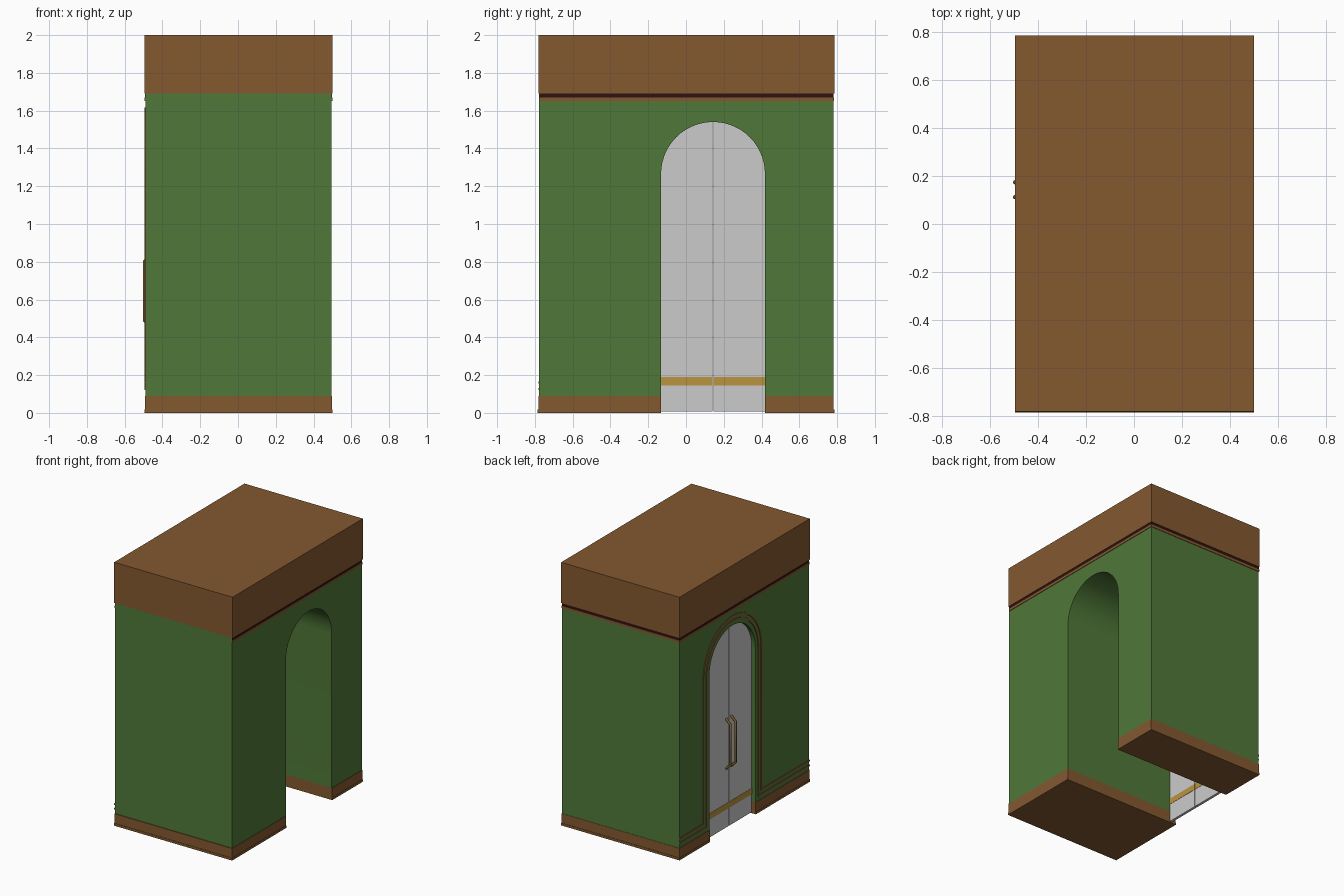
import bpy, bmesh
from math import sin, cos, pi
from mathutils import Vector

if "Cube" in bpy.data.objects:
    bpy.data.objects.remove(bpy.data.objects["Cube"])


def material(name, rgb):
    m = bpy.data.materials.new(name)
    m.diffuse_color = (*rgb, 1)
    m.use_nodes = True
    m.node_tree.nodes["Principled BSDF"].inputs["Base Color"].default_value = m.diffuse_color
    return m


GREEN = material("green_plaster", (0.08, 0.19, 0.04))
BROWN = material("brown_wood", (0.23, 0.10, 0.03))
DARK = material("dark_wood", (0.03, 0.006, 0.005))
GOLD = material("gold_band", (0.50, 0.30, 0.05))
BRONZE = material("bronze", (0.22, 0.13, 0.03))

CY, R, SPRING = 0.143, 0.275, 1.265   # doorway centre, radius, arch spring height


def arch(off=0.0, foot=0.0, n=28):
    """Arch outline in (y, z), from the +y foot over the top to the -y foot."""
    r = R + off
    pts = [(CY + r * cos(pi * i / n), SPRING + r * sin(pi * i / n)) for i in range(n + 1)]
    return [(CY + r, foot)] + pts + [(CY - r, foot)]


def slab(name, pts, x0, x1, mat=None):
    """Extrude a (y, z) outline along x."""
    bm = bmesh.new()
    face = bm.faces.new([bm.verts.new((x0, y, z)) for y, z in pts])
    out = bmesh.ops.extrude_face_region(bm, geom=[face])
    verts = [g for g in out["geom"] if isinstance(g, bmesh.types.BMVert)]
    bmesh.ops.translate(bm, verts=verts, vec=Vector((x1 - x0, 0, 0)))
    bmesh.ops.recalc_face_normals(bm, faces=bm.faces)
    me = bpy.data.meshes.new(name)
    bm.to_mesh(me)
    bm.free()
    ob = bpy.data.objects.new(name, me)
    bpy.context.collection.objects.link(ob)
    if mat:
        me.materials.append(mat)
    bpy.ops.object.select_all(action='DESELECT')
    ob.select_set(True)
    bpy.context.view_layer.objects.active = ob
    bpy.ops.object.shade_smooth_by_angle(angle=0.5)
    return ob


def box(name, x0, x1, y0, y1, z0, z1, mat=None):
    return slab(name, [(y0, z0), (y1, z0), (y1, z1), (y0, z1)], x0, x1, mat)


# Green wall with the arched passage running through it
slab("wall", [(-0.777, 0.09), (-0.777, 1.69), (0.78, 1.69), (0.78, 0.09)] + arch(0, 0.09),
     -0.49, 0.495, GREEN)

# Crown and the thin trims below it
box("crown", -0.495, 0.5, -0.78, 0.785, 1.69, 2.0, BROWN)
box("crown_shadow_band", -0.492, 0.497, -0.776, 0.782, 1.67, 1.69, DARK)
box("crown_trim", -0.494, 0.499, -0.776, 0.784, 1.652, 1.67, BROWN)

# Skirting blocks either side of the passage
for side, y0, y1 in (("front", -0.782, CY - R), ("back", CY + R, 0.782)):
    box(side + "_skirting", -0.493, 0.498, y0, y1, 0.018, 0.09, BROWN)
    e0, e1 = (y0 - 0.003, y1) if side == "front" else (y0, y1 + 0.003)
    box(side + "_skirting_foot", -0.495, 0.5, e0, e1, 0, 0.018, BROWN)

# Raised mouldings that follow the skirting and the arch on the door side
for i, off in enumerate((0.03, 0.065)):
    a, b = off, off + 0.012
    outer = [(0.78, 0.09 + b)] + arch(b, 0.09 + b) + [(-0.78, 0.09 + b)]
    inner = [(0.78, 0.09 + a)] + arch(a, 0.09 + a) + [(-0.78, 0.09 + a)]
    slab(f"door_moulding_{i + 1}", outer + inner[::-1], -0.489, -0.495, BROWN)

# Double door: two leaves with a narrow gap, and a gold kick band
outline = arch(0, 0.008, 28)
top = len(outline) // 2
gap = 0.002
for name, s, half in (("back_door_leaf", 1, outline[:top + 1]), ("front_door_leaf", -1, outline[top:])):
    pts = [(CY + s * gap if abs(y - CY) < 0.001 else y, z) for y, z in half]
    foot = (CY + s * gap, 0.008)
    slab(name, pts + [foot], -0.46, -0.44)
    y0, y1 = sorted((CY + s * gap, CY + s * R))
    box(name + "_kick_band", -0.462, -0.438, y0, y1, 0.145, 0.19, GOLD)

# Bent pull handles
for name, y in (("front_handle", CY - 0.031), ("back_handle", CY + 0.031)):
    cu = bpy.data.curves.new(name, 'CURVE')
    cu.dimensions = '3D'
    cu.bevel_depth = 0.009
    cu.bevel_resolution = 2
    cu.use_fill_caps = True
    sp = cu.splines.new('POLY')
    path = [(-0.458, 0.455), (-0.496, 0.49), (-0.496, 0.80), (-0.458, 0.835)]
    sp.points.add(len(path) - 1)
    for p, (x, z) in zip(sp.points, path):
        p.co = (x, y, z, 1)
    cu.materials.append(BRONZE)
    bpy.context.collection.objects.link(bpy.data.objects.new(name, cu))
